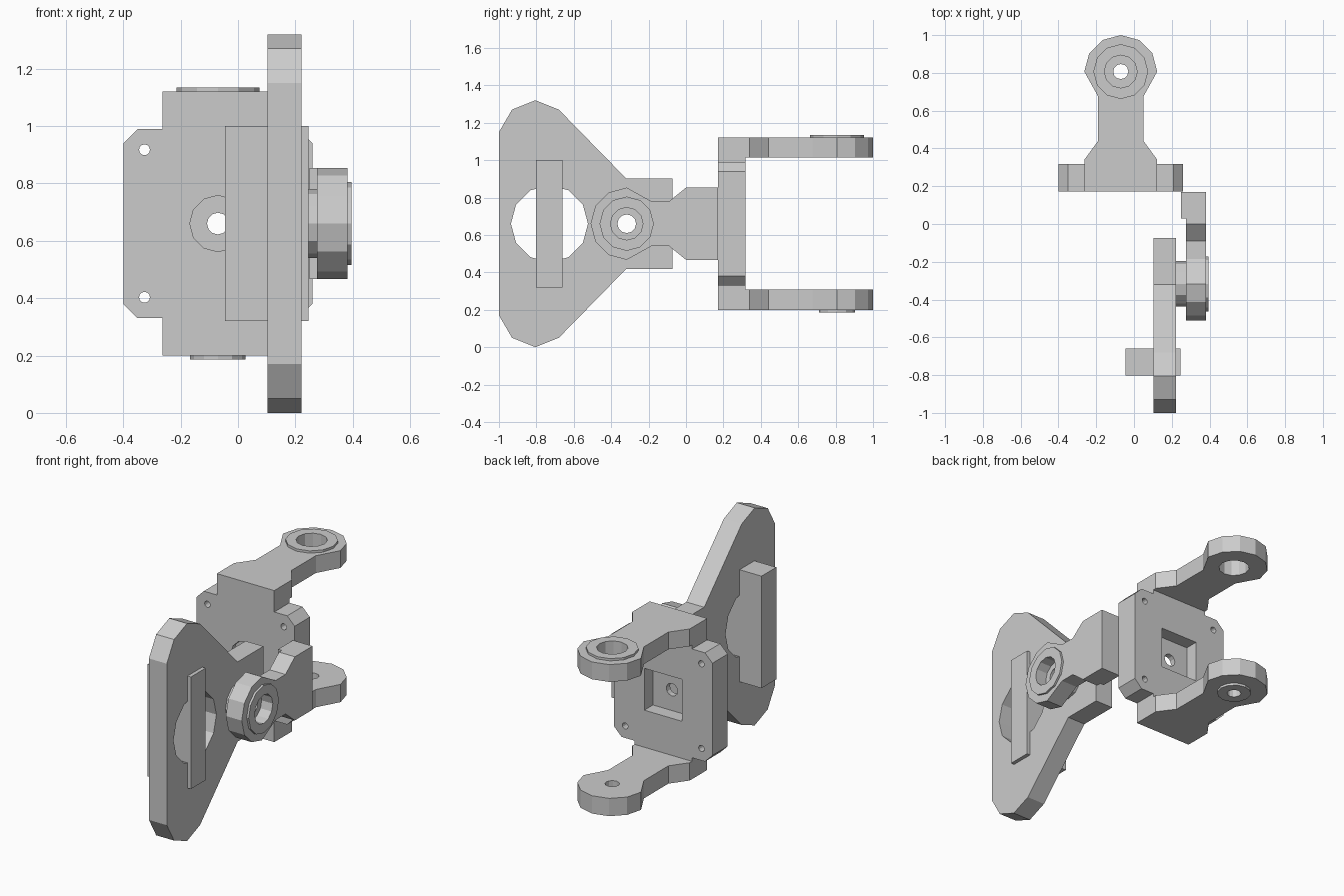
import bpy, bmesh
from math import cos, sin, pi

if "Cube" in bpy.data.objects:
    bpy.data.objects.remove(bpy.data.objects["Cube"])


def prism(name, pts, axis, lo, hi):
    """Extrude a 2D outline along an axis (remaining axes in x, y, z order)."""
    def place(a, b, t):
        return {'x': (t, a, b), 'y': (a, t, b), 'z': (a, b, t)}[axis]
    bm = bmesh.new()
    low = [bm.verts.new(place(a, b, lo)) for a, b in pts]
    high = [bm.verts.new(place(a, b, hi)) for a, b in pts]
    bm.faces.new(low)
    bm.faces.new(high)
    for i in range(len(pts)):
        j = (i + 1) % len(pts)
        bm.faces.new((low[i], low[j], high[j], high[i]))
    bmesh.ops.recalc_face_normals(bm, faces=bm.faces)
    me = bpy.data.meshes.new(name)
    bm.to_mesh(me)
    bm.free()
    ob = bpy.data.objects.new(name, me)
    bpy.context.collection.objects.link(ob)
    return ob


def disc(c, r, axis, lo, hi, n=12):
    pts = [(c[0] + r * cos(2 * pi * i / n), c[1] + r * sin(2 * pi * i / n)) for i in range(n)]
    return prism("disc", pts, axis, lo, hi)


def rect(a0, a1, b0, b1):
    return [(a0, b0), (a1, b0), (a1, b1), (a0, b1)]


def boolean(base, op, *others):
    bpy.context.view_layer.objects.active = base
    for o in others:
        o.hide_render = True
        m = base.modifiers.new("bool", 'BOOLEAN')
        m.operation, m.solver, m.object = op, 'EXACT', o
        bpy.ops.object.modifier_apply(modifier=m.name)
        bpy.data.objects.remove(o, do_unlink=True)


def lug(neck_end, flare, base):
    """Round-ended arm: (distance from eye centre, sideways offset)."""
    r = 0.193
    eye = [(r * cos(pi / 2 + i * pi / 6), r * sin(pi / 2 + i * pi / 6)) for i in range(7)]
    return eye + [(0.132, -0.12), (neck_end, -0.12), (flare, -r), (base, -r),
                  (base, r), (flare, r), (neck_end, 0.12), (0.132, 0.12)]


# Fin plate with large window and pivot hole
lower = [(-1, 0.17), (-0.93, 0.05), (-0.805, 0), (-0.68, 0.05), (-0.32, 0.418), (-0.073, 0.418)]
outline = lower + [(y, 1.32 - z) for y, z in reversed(lower)]
fin = prism("fin_plate", outline, 'x', 0.102, 0.222)
PIVOT = (-0.317, 0.66)
boolean(fin, 'DIFFERENCE', disc((-0.73, 0.66), 0.206, 'x', 0, 0.3),
        disc(PIVOT, 0.05, 'x', 0, 0.3))

# Bar crossing the fin window
prism("fin_bar", rect(-0.802, -0.66, 0.32, 1.0), 'x', -0.045, 0.245)

# Side arm with pivot eye, mounting block and bosses
arm = prism("pivot_arm", [(PIVOT[0] + d, PIVOT[1] + s) for d, s in lug(0.227, 0.317, 0.487)],
            'x', 0.275, 0.382)
boolean(arm, 'UNION', prism("block", rect(0.028, 0.17, 0.467, 0.853), 'x', 0.25, 0.3),
        disc(PIVOT, 0.145, 'x', 0.33, 0.395), disc(PIVOT, 0.12, 'x', 0.222, 0.33))
boolean(arm, 'DIFFERENCE', disc(PIVOT, 0.05, 'x', 0.1, 0.5),
        disc(PIVOT, 0.087, 'x', 0.32, 0.5))

# Fork: back plate, mirrored about its own centre line
CX = -0.07
quarter = [(0.193, 0.46), (0.193, 0.33), (0.28, 0.33), (0.33, 0.28)]
half = quarter + [(x, -z) for x, z in reversed(quarter)]
plate_pts = half + [(-x, z) for x, z in reversed(half)]
fork = prism("fork_bracket", [(CX + x, 0.66 + z) for x, z in plate_pts], 'y', 0.172, 0.318)

# Fork arms with eyes
EYE = (CX, 0.807)
arm_pts = [(CX + s, EYE[1] - d) for d, s in lug(0.367, 0.467, 0.56)]
boolean(fork, 'UNION', prism("low", arm_pts, 'z', 0.2, 0.308),
        prism("high", arm_pts, 'z', 1.015, 1.12),
        disc(EYE, 0.097, 'z', 0.186, 0.25), disc(EYE, 0.145, 'z', 1.07, 1.134))

# Fork holes: eyes, centre bore, front recess, rear pocket, corner screws
C = (CX, 0.66)
boolean(fork, 'DIFFERENCE', disc(EYE, 0.087, 'z', 0.9, 1.3), disc(EYE, 0.04, 'z', 0.1, 0.5),
        disc(C, 0.038, 'y', 0.1, 0.4), disc(C, 0.098, 'y', 0.1, 0.2),
        prism("pocket", rect(CX - 0.127, CX + 0.127, 0.533, 0.787), 'y', 0.235, 0.4))
for sx in (-1, 1):
    for sz in (-1, 1):
        boolean(fork, 'DIFFERENCE',
                disc((CX + sx * 0.256, 0.66 + sz * 0.257), 0.019, 'y', 0.1, 0.4))
